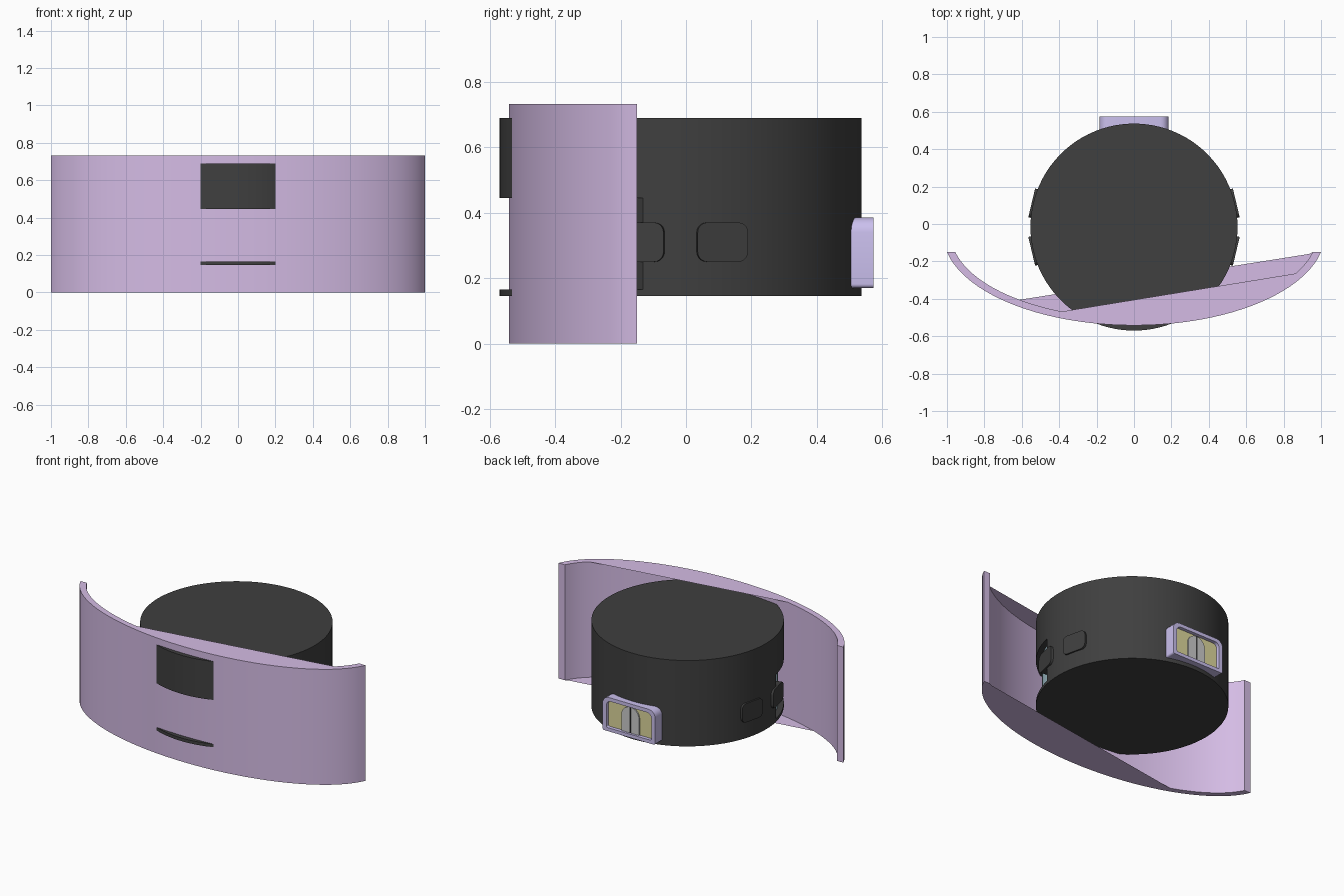
import bpy, bmesh, math
from mathutils import Vector

if "Cube" in bpy.data.objects:
    bpy.data.objects.remove(bpy.data.objects["Cube"])

CY, R = -0.0165, 0.5535          # body axis and radius


def mat(name, *rgb):
    m = bpy.data.materials.new(name)
    m.diffuse_color = (*rgb, 1)
    m.use_nodes = True
    m.node_tree.nodes["Principled BSDF"].inputs["Base Color"].default_value = m.diffuse_color
    return m


PURPLE = mat("purple", 0.66, 0.50, 0.78)
LILAC = mat("lilac", 0.60, 0.53, 0.86)
BLACK = mat("black", 0.05, 0.05, 0.05)
BLUE = mat("blue", 0.42, 0.62, 0.70)
YELLOW = mat("yellow", 0.72, 0.68, 0.33)
GREY = mat("grey", 0.60, 0.60, 0.60)


def finish(bm, name, *mats, outward=True):
    bmesh.ops.remove_doubles(bm, verts=bm.verts, dist=1e-5)
    if outward:
        bmesh.ops.recalc_face_normals(bm, faces=bm.faces)
    me = bpy.data.meshes.new(name)
    bm.to_mesh(me)
    bm.free()
    for m in mats:
        me.materials.append(m)
    ob = bpy.data.objects.new(name, me)
    bpy.context.collection.objects.link(ob)
    bpy.context.view_layer.objects.active = ob
    ob.select_set(True)
    bpy.ops.object.shade_smooth_by_angle(angle=math.radians(30))
    ob.select_set(False)
    return ob


def rounded(u0, u1, z0, z1, top, bottom, n=5):
    """Rectangle outline with separate top and bottom corner radii."""
    pts = []
    for cx, cz, r, a in ((u1, z1, top, 0), (u0, z1, top, 90), (u0, z0, bottom, 180), (u1, z0, bottom, 270)):
        sx, sz = (1 if cx == u0 else -1), (1 if cz == z0 else -1)
        for i in range(n + 1 if r else 1):
            t = math.radians(a + 90 * i / n)
            pts.append((cx + sx * r + r * math.cos(t), cz + sz * r + r * math.sin(t)))
    return pts


def prism(name, outline, angle, d0, d1, m, hole=None):
    """Extrude an outline outward from the body axis, optionally as a frame."""
    out = Vector((math.cos(angle), math.sin(angle), 0))
    side = Vector((-out.y, out.x, 0))
    bm = bmesh.new()

    def ring(pts, d):
        return [bm.verts.new(Vector((0, CY, z)) + out * d + side * u) for u, z in pts]

    loops = [ring(outline, d0), ring(outline, d1)]
    if hole:
        loops += [ring(hole, d1), ring(hole, d0)]
        loops.append(loops[0])
    for a, b in zip(loops, loops[1:]):
        for i in range(len(a)):
            j = (i + 1) % len(a)
            bm.faces.new((a[i], a[j], b[j], b[i]))
    if not hole:
        bm.faces.new(loops[0])
        bm.faces.new(loops[1])
    return finish(bm, name, m)


# Body: drum with a recessed blue window wrapping round the front
bm = bmesh.new()
N = 90
in_window = lambda deg: 196 <= deg % 360 <= 344
rings = []
for z, cut in ((0.145, 0), (0.165, 0), (0.165, 1), (0.445, 1), (0.445, 0), (0.69, 0)):
    ring = []
    for i in range(N):
        deg = i * 360 / N
        r = 0.52 if cut and in_window(deg) else R
        t = math.radians(deg)
        ring.append(bm.verts.new((r * math.cos(t), CY + r * math.sin(t), z)))
    rings.append(ring)
for k, (a, b) in enumerate(zip(rings, rings[1:])):
    for i in range(N):
        j = (i + 1) % N
        win = [in_window(q * 360 / N) for q in (i, j)]
        if k in (1, 3) and not any(win):
            continue
        f = bm.faces.new((a[i], a[j], b[j], b[i]))
        f.material_index = 1 if k == 2 and all(win) else 0
bm.faces.new(rings[0])
bm.faces.new(rings[-1])
finish(bm, "body", BLACK, BLUE)

# Side buttons, two on each side
for side, base in (("right", 0), ("left", 180)):
    for tilt in (13.3, -13.3):
        a = base + (tilt if base == 0 else -tilt)
        prism(f"{side}_button_{'back' if tilt > 0 else 'front'}",
              rounded(-0.079, 0.079, 0.25, 0.37, 0.03, 0.03),
              math.radians(a), 0.50, 0.562, BLACK)

# Back port: frame, contact panel and arched centre latch
BACK = math.pi / 2
prism("port_frame", rounded(-0.185, 0.185, 0.17, 0.385, 0.045, 0.012), BACK, 0.50, 0.59, LILAC,
      hole=rounded(-0.158, 0.158, 0.192, 0.362, 0.03, 0.008))
prism("port_panel", rounded(-0.16, 0.16, 0.19, 0.364, 0.03, 0.008), BACK, 0.50, 0.568, YELLOW)
prism("port_latch", rounded(-0.062, 0.062, 0.192, 0.355, 0.06, 0), BACK, 0.55, 0.576, GREY)
prism("port_latch_seam", rounded(-0.004, 0.004, 0.192, 0.353, 0, 0), BACK, 0.56, 0.578, BLACK)

# Shield: curved wall on two ellipses with slanted closing sheets
H, SEG, EC, END = 0.733, 40, -0.05, -0.15


def arc(a, b):
    s = math.asin((EC - END) / b)
    ts = [math.pi - s - (math.pi - 2 * s) * i / SEG for i in range(SEG + 1)]
    return [(a * math.cos(t), EC - b * math.sin(t)) for t in ts]


outer, inner = arc(1.0215, 0.492), arc(0.98, 0.455)
outline = outer + inner[::-1]
bm = bmesh.new()
lo = [bm.verts.new((x, y, 0)) for x, y in outline]
hi = [bm.verts.new((x, y, H)) for x, y in outline]
n = len(outline)
for i in range(n):
    j = (i + 1) % n
    bm.faces.new((lo[i], lo[j], hi[j], hi[i]))
for v in (lo, hi):
    for i in range(SEG):
        bm.faces.new((v[i], v[i + 1], v[n - 2 - i], v[n - 1 - i]))
finish(bm, "shield", PURPLE)

# Chord sheets at the top and bottom of the shield
for name, z, x0, x1 in (("shield_top_sheet", H, -0.42, 0.87), ("shield_bottom_sheet", 0, -0.66, 1)):
    bm = bmesh.new()
    pts = [p for p in inner if x0 <= p[0] <= x1]
    if x1 == 1:
        pts.append(outer[-1])
    f = bm.faces.new([bm.verts.new((x, y, z)) for x, y in pts])
    f.normal_update()
    if (f.normal.z > 0) != (z > 0):
        f.normal_flip()
    finish(bm, name, PURPLE, outward=False)
